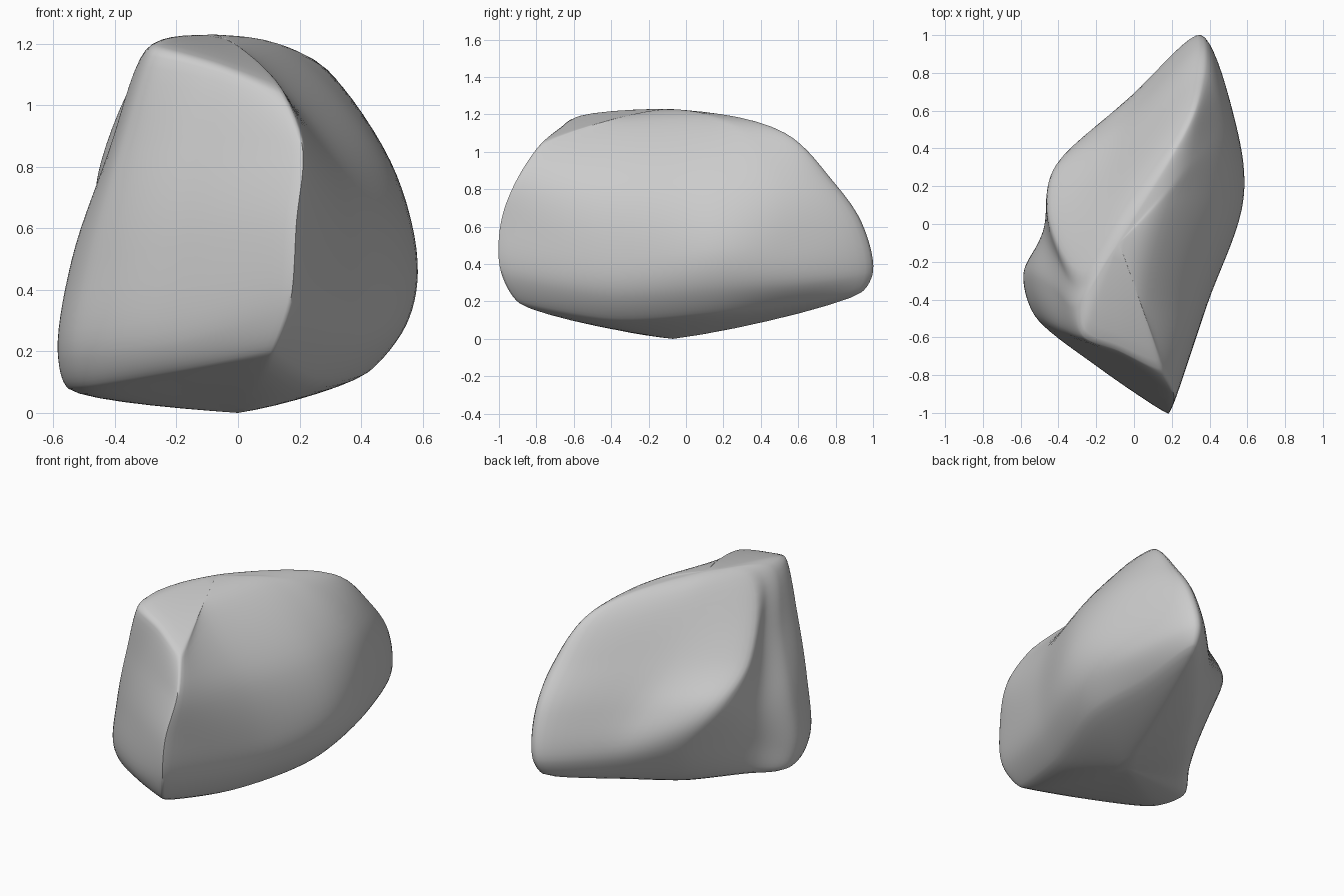
import bpy
import bmesh
from math import sqrt
from mathutils import Vector

cube = bpy.data.objects.get("Cube")
if cube:
    bpy.data.objects.remove(cube, do_unlink=True)

# Poles where every rib of the stone meets
BOTTOM = Vector((0, -.07, 0))
TOP = Vector((-.08, -.1, 1.23))
RIB_STEPS = 7      # subdivisions between points along a rib
SPAN_STEPS = 9     # subdivisions between neighbouring ribs

# Ribs run from the underside up to the crown, listed clockwise from the front edge
front_edge = [(.11, -.89, .19), (.17, -.99, .36), (.19, -.99, .62), (.21, -.9, .86), (.14, -.76, 1.05)]
front_face = [(-.2, -.67, .13), (-.19, -.75, .24), (-.17, -.75, .55), (-.13, -.71, .85), (-.08, -.67, 1.13)]
left_corner = [(-.5, -.41, .08), (-.53, -.47, .2), (-.48, -.51, .5), (-.38, -.56, .85), (-.27, -.59, 1.18)]
corner_back = [(-.55, -.21, .08), (-.585, -.26, .2), (-.54, -.27, .5), (-.42, -.35, .85), (-.3, -.44, 1.18)]
hollow = [(-.42, -.03, .09), (-.47, -.04, .27), (-.48, -.05, .51), (-.41, -.19, .85), (-.28, -.34, 1.18)]
back_ridge = [(-.19, .28, .1), (-.28, .41, .36), (-.43, .28, .62), (-.44, .01, .82), (-.26, -.25, 1.18)]
back_face = [(0, .57, .17), (0, .69, .35), (-.06, .56, .6), (-.12, .32, .86), (-.08, .07, 1.17)]
back_tip = [(.33, .94, .25), (.35, 1, .36), (.37, .94, .62), (.36, .78, .85), (.29, .53, 1.1)]
side_rear = [(.38, .55, .17), (.5, .58, .3), (.53, .56, .52), (.48, .5, .82), (.27, .3, 1.13)]
side_bulge = [(.42, .13, .13), (.54, .12, .28), (.58, .14, .48), (.48, .12, .82), (.18, .1, 1.17)]
side_front = [(.25, -.4, .1), (.36, -.42, .25), (.39, -.42, .45), (.32, -.43, .82), (.07, -.38, 1.14)]

# Each rib, how softly the surface turns across it, and how softly it turns at the upper rim
RIBS = [
    (front_edge, .15, .5), (front_face, 1, .3), (left_corner, .8, .4), (corner_back, .9, .8),
    (hollow, 1, 1), (back_ridge, .7, 1), (back_face, 1, 1), (back_tip, .7, 1),
    (side_rear, 1, 1), (side_bulge, 1, 1), (side_front, 1, 1),
]


def hermite(start, end, leave, arrive, t):
    """Point on a cubic between two points with given tangents."""
    s = 1 - t
    return (start * (s * s * (1 + 2 * t)) + end * (t * t * (3 - 2 * t))
            + leave * (t * s * s) - arrive * (t * t * s))


def velocity(before, point, after):
    """Centripetal direction of travel through a point."""
    a = sqrt((point - before).length)
    b = sqrt((after - point).length)
    return ((point - before) * (b / a) + (after - point) * (a / b)) / (a + b)


def span(start, end, leave, arrive, steps):
    """Evenly stepped points from start up to, but not including, end."""
    pace = sqrt((end - start).length)
    return [hermite(start, end, leave * pace, arrive * pace, k / steps) for k in range(steps)]


def pole_velocity(chord, steepness):
    """Direction through a pole, flatter than the chord leading to it."""
    flat = chord / sqrt(chord.length)
    flat.z *= steepness
    return flat


def smooth_rib(points, rim):
    """Smooth path from pole to pole."""
    path = [BOTTOM] + [Vector(p) for p in points] + [TOP]
    speeds = [velocity(*path[i - 1:i + 2]) for i in range(1, len(path) - 1)]
    speeds[0] *= .6
    speeds[-1] *= rim
    speeds.insert(0, pole_velocity(path[1] - path[0], .5))
    speeds.append(pole_velocity(path[-1] - path[-2], .3))
    result = []
    for i in range(len(path) - 1):
        result += span(path[i], path[i + 1], speeds[i], speeds[i + 1], RIB_STEPS)
    return result[1:]


def smooth_ring(points, softness):
    """Closed path through the ribs at one level."""
    count = len(points)
    speeds = [velocity(points[i - 1], points[i], points[(i + 1) % count]) * softness[i]
              for i in range(count)]
    ring = []
    for i in range(count):
        j = (i + 1) % count
        ring += span(points[i], points[j], speeds[i], speeds[j], SPAN_STEPS)
    return ring


# Skin the stone through its ribs, letting creases fade out towards the poles
levels = list(zip(*[smooth_rib(points, rim) for points, soft, rim in RIBS]))
bm = bmesh.new()
rings = []
for n, level in enumerate(levels):
    fade = max(0, 1 - min(n + 1, (len(levels) - n) / 2) / RIB_STEPS)
    softness = [soft + (1 - soft) * fade for points, soft, rim in RIBS]
    rings.append([bm.verts.new(p) for p in smooth_ring(level, softness)])
bottom = bm.verts.new(BOTTOM)
top = bm.verts.new(TOP)
around = len(rings[0])
for i in range(around):
    j = (i + 1) % around
    bm.faces.new((bottom, rings[0][i], rings[0][j]))
    bm.faces.new((top, rings[-1][j], rings[-1][i]))
    for low, high in zip(rings, rings[1:]):
        bm.faces.new((low[i], high[i], high[j], low[j]))
bmesh.ops.recalc_face_normals(bm, faces=bm.faces)

mesh = bpy.data.meshes.new("stone")
bm.to_mesh(mesh)
bm.free()
stone = bpy.data.objects.new("stone", mesh)
bpy.context.collection.objects.link(stone)

# Plain grey stone
grey = bpy.data.materials.new("stone grey")
grey.use_nodes = True
colour = (.6, .6, .6, 1)
grey.diffuse_color = colour
grey.node_tree.nodes["Principled BSDF"].inputs["Base Color"].default_value = colour
mesh.materials.append(grey)

bpy.ops.object.select_all(action='DESELECT')
stone.select_set(True)
bpy.context.view_layer.objects.active = stone
bpy.ops.object.shade_smooth_by_angle(angle=1.2)
